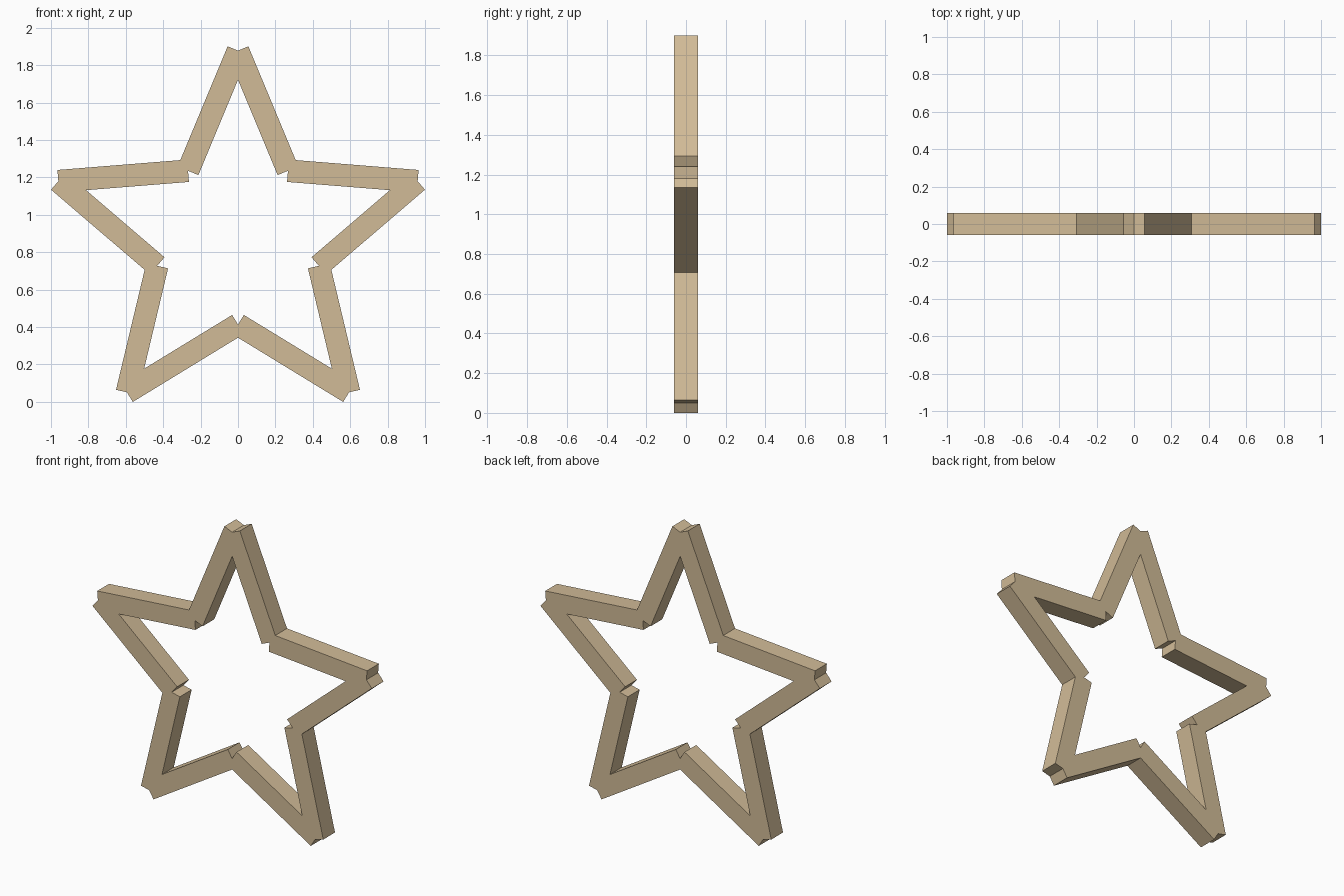
import bpy
from math import sin, cos, pi, atan2
from mathutils import Vector

if "Cube" in bpy.data.objects:
    bpy.data.objects.remove(bpy.data.objects["Cube"])

OUTER, INNER, CENTRE_Z, THICK = 1.01, 0.4545, 0.868, 0.12

wood = bpy.data.materials.new("pale_wood")
wood.diffuse_color = (0.64, 0.50, 0.31, 1)
wood.use_nodes = True
wood.node_tree.nodes["Principled BSDF"].inputs["Base Color"].default_value = wood.diffuse_color


def star_point(i):
    """Alternating tips and valleys, starting at the top tip."""
    radius = OUTER if i % 2 == 0 else INNER
    angle = pi / 2 - i * pi / 5
    return Vector((radius * cos(angle), 0, CENTRE_Z + radius * sin(angle)))


def bar(name, a, b):
    """Square bar with blunt ends running from a to b."""
    d = b - a
    bpy.ops.mesh.primitive_cube_add(size=1, location=(a + b) / 2,
                                    rotation=(0, -atan2(d.z, d.x), 0))
    ob = bpy.context.object
    ob.name = name
    ob.scale = (d.length, THICK, THICK)
    bpy.ops.object.transform_apply(location=False, rotation=False, scale=True)
    ob.data.materials.append(wood)


# ten bars around the star outline
for i in range(10):
    bar(f"star_bar_{i + 1}", star_point(i), star_point(i + 1))
